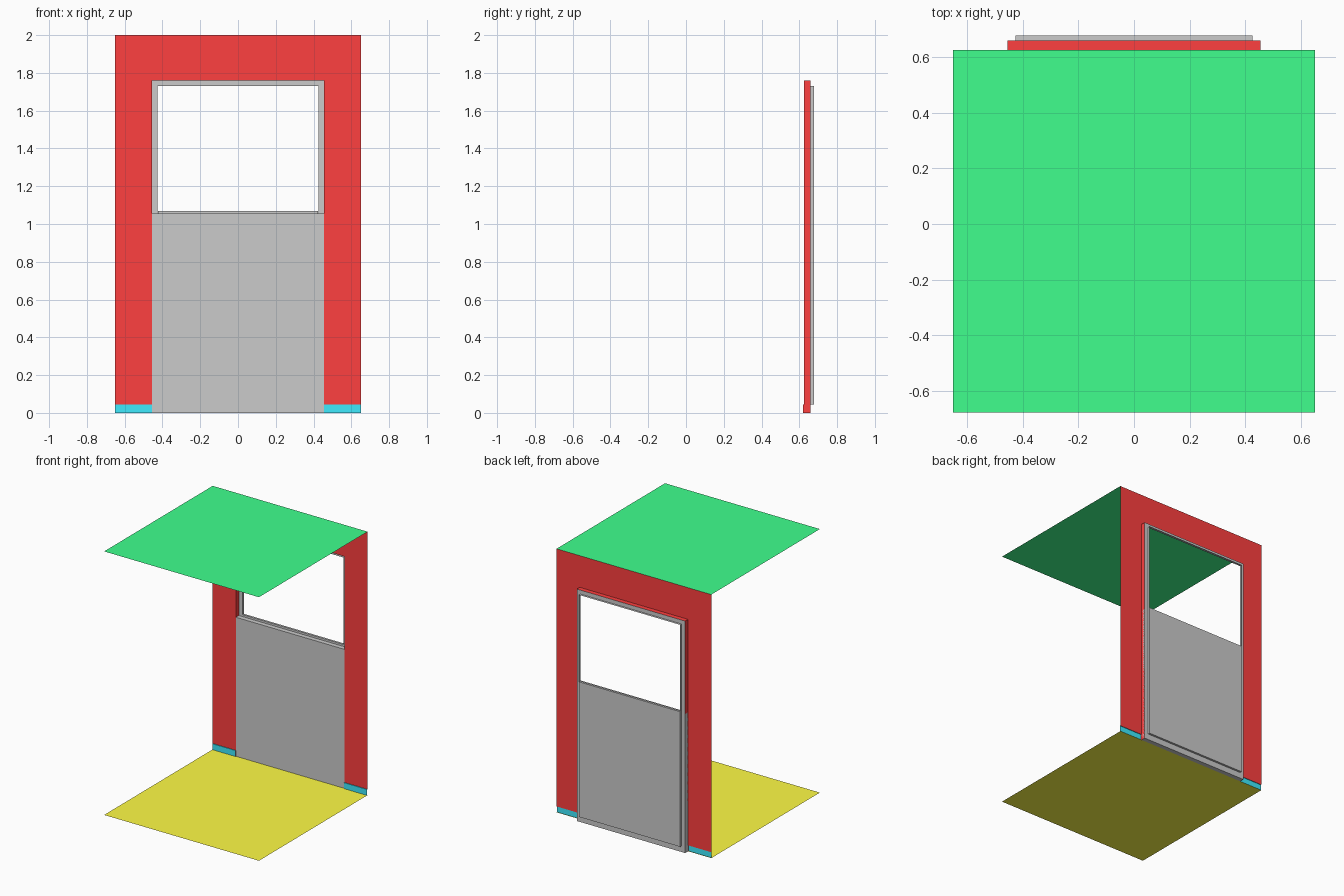
import bpy

if "Cube" in bpy.data.objects:
    bpy.data.objects.remove(bpy.data.objects["Cube"])

W, WALL, FRONT = 0.65, 0.625, -0.677      # half width, wall plane, front edge
SKIRT_Y, SKIRT_Z = 0.62, 0.045            # skirting plane and height
OX, OZ = 0.455, 1.76                      # outer opening half width and top
IX, IZ = 0.425, 1.73                      # inner frame half width and top
RING_Y, BACK = 0.66, 0.677                # rebate plane and rear edge


def material(name, r, g, b):
    m = bpy.data.materials.new(name)
    m.diffuse_color = (r, g, b, 1)
    m.use_nodes = True
    m.node_tree.nodes["Principled BSDF"].inputs["Base Color"].default_value = m.diffuse_color
    return m


RED = material("red", 1, 0.05, 0.05)
GREEN = material("green", 0.05, 1, 0.27)
YELLOW = material("yellow", 1, 0.97, 0.06)
BLUE = material("blue", 0.05, 0.83, 1)


def sheet(name, quads, mat=None):
    verts = [p for q in quads for p in q]
    faces = [range(i * 4, i * 4 + 4) for i in range(len(quads))]
    me = bpy.data.meshes.new(name)
    me.from_pydata(verts, [], [tuple(f) for f in faces])
    if mat:
        me.materials.append(mat)
    ob = bpy.data.objects.new(name, me)
    bpy.context.collection.objects.link(ob)
    return ob


def strip(a, b):
    """Quads bridging two paths."""
    return [(a[i], a[i + 1], b[i + 1], b[i]) for i in range(len(a) - 1)]


def arch(hx, y, z0, z1):
    """Open path up one side, across the head and down the other."""
    return [(-hx, y, z0), (-hx, y, z1), (hx, y, z1), (hx, y, z0)]


def level(z):
    return [(-W, FRONT, z), (W, FRONT, z), (W, WALL, z), (-W, WALL, z)]


def box(name, hx, y0, y1, z0, z1):
    bpy.ops.mesh.primitive_cube_add(size=1, location=(0, (y0 + y1) / 2, (z0 + z1) / 2))
    ob = bpy.context.object
    ob.name = name
    ob.scale = (2 * hx, y1 - y0, z1 - z0)


# Floor and ceiling sheets
sheet("floor", [level(0)], YELLOW)
sheet("ceiling", [level(2)[::-1]], GREEN)

# Wall around the opening, and the red lining of the opening
sheet("wall", strip(arch(W, WALL, SKIRT_Z, 2), arch(OX, WALL, SKIRT_Z, OZ)), RED)
lining = strip(arch(OX, WALL, SKIRT_Z, OZ), arch(OX, RING_Y, SKIRT_Z, OZ))
for s in (-1, 1):
    x = s * OX
    lining.append([(x, SKIRT_Y, 0), (x, RING_Y, 0), (x, RING_Y, SKIRT_Z), (x, SKIRT_Y, SKIRT_Z)])
sheet("opening_lining", lining, RED)

# Skirting on both sides, with its small top ledge
for s, side in ((-1, "left"), (1, "right")):
    path = [[(s * x, SKIRT_Y, 0), (s * x, SKIRT_Y, SKIRT_Z), (s * x, WALL, SKIRT_Z)] for x in (W, OX)]
    sheet("skirting_" + side, strip(*path), BLUE)

# Grey rebate ring and inner frame reveal
sheet("frame_rebate", strip(arch(OX, RING_Y, 0, OZ), arch(IX, RING_Y, 0, IZ)))
sheet("frame_reveal", strip(arch(IX, RING_Y, SKIRT_Z, IZ), arch(IX, BACK, SKIRT_Z, IZ)))

# Lower panel, stepped to fit the rebate
box("lower_panel", OX, WALL, RING_Y, 0, 1.055)
box("lower_panel_back", IX - 0.0005, RING_Y, BACK - 0.001, SKIRT_Z, 1.07)
